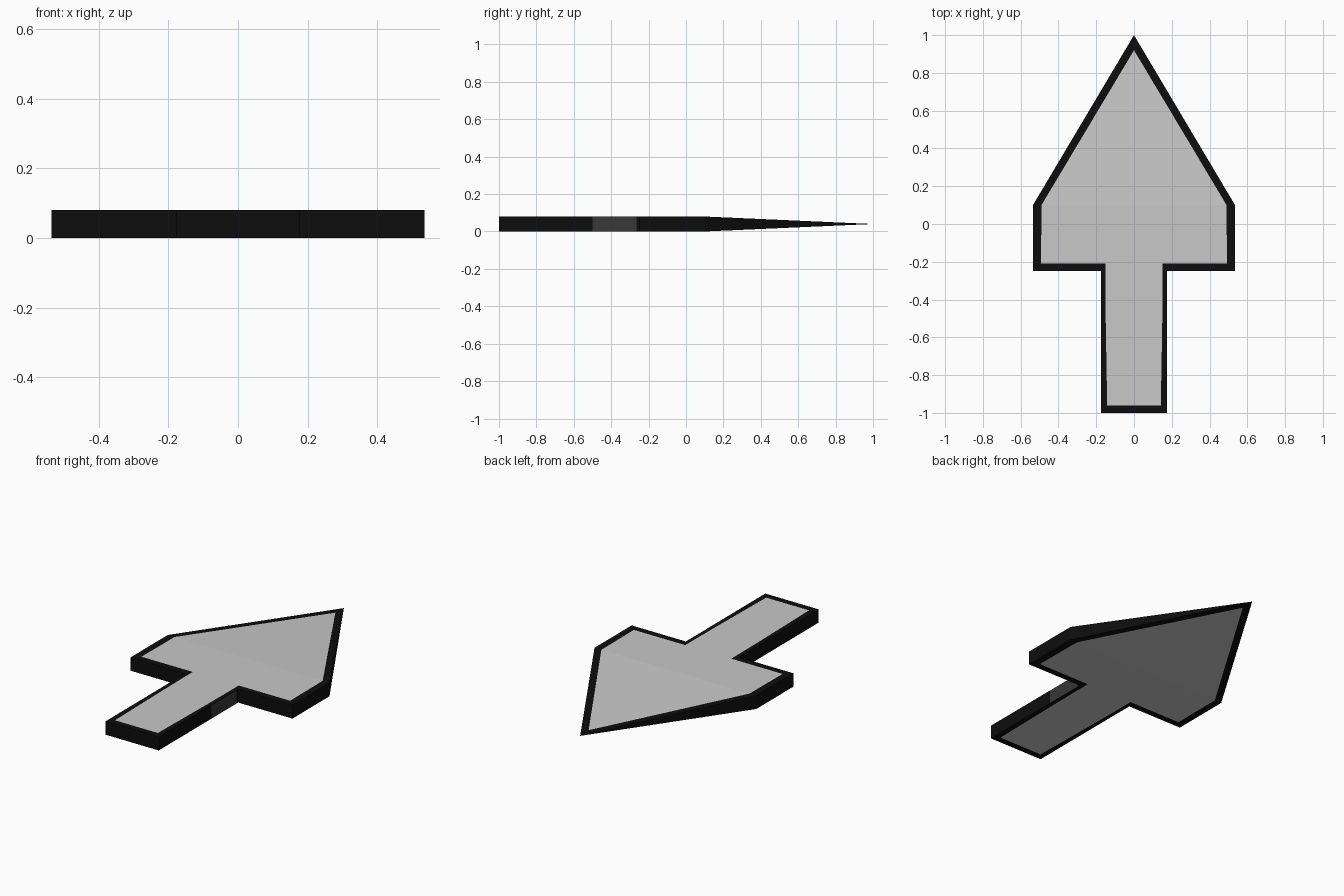
import bpy, bmesh

if "Cube" in bpy.data.objects:
    bpy.data.objects.remove(bpy.data.objects["Cube"])

# Colours
def mat(name, v):
    m = bpy.data.materials.new(name)
    m.diffuse_color = (v, v, v, 1)
    m.use_nodes = True
    m.node_tree.nodes["Principled BSDF"].inputs["Base Color"].default_value = m.diffuse_color
    return m

mats = [mat("light grey", 0.58), mat("black", 0.004), mat("dark grey", 0.04)]

# Right half outlines: outer edge, and inner edge of the black border
outer_half = [(0, 1), (0.535, 0.1), (0.535, -0.25), (0.176, -0.25),
              (0.176, -0.265), (0.176, -0.5), (0.176, -1)]
inner_half = [(0, 0.92), (0.49, 0.1), (0.492, -0.21), (0.152, -0.21),
              (0.152, -0.265), (0.150, -0.5), (0.142, -0.96)]

def full(half):
    return half + [(-x, y) for x, y in reversed(half[1:])]

# Plate thickness: constant, tapering to nothing at the tip
def half_thick(y):
    return 0.04 * (1 - max(0, (y - 0.1) / 0.9))

bm = bmesh.new()

def loop(points, side):
    return [bm.verts.new((x, y, 0.04 + side * half_thick(y))) for x, y in points]

def face(verts, index):
    f = bm.faces.new(verts)
    f.material_index = index

outer, inner = full(outer_half), full(inner_half)
n = len(outer)
rims = []
for side in (1, -1):
    o, i = loop(outer, side), loop(inner, side)
    rims.append(o)
    # Black border
    for k in range(n):
        j = (k + 1) % n
        face([o[k], o[j], i[j], i[k]], 1)
    # Grey panel: sloped point, head base, shaft
    face([i[0], i[1], i[-1]], 0)
    face([i[1], i[2], i[3], i[-3], i[-2], i[-1]], 0)
    face(i[3:-2], 0)

# Edge walls, with one dark grey patch on the right of the shaft
for k in range(n):
    j = (k + 1) % n
    face([rims[0][k], rims[0][j], rims[1][j], rims[1][k]], 2 if k == 4 else 1)

bmesh.ops.remove_doubles(bm, verts=bm.verts[:], dist=1e-5)
bmesh.ops.recalc_face_normals(bm, faces=bm.faces[:])
me = bpy.data.meshes.new("arrow_plate")
bm.to_mesh(me)
bm.free()
for m in mats:
    me.materials.append(m)
bpy.context.collection.objects.link(bpy.data.objects.new("arrow_plate", me))
